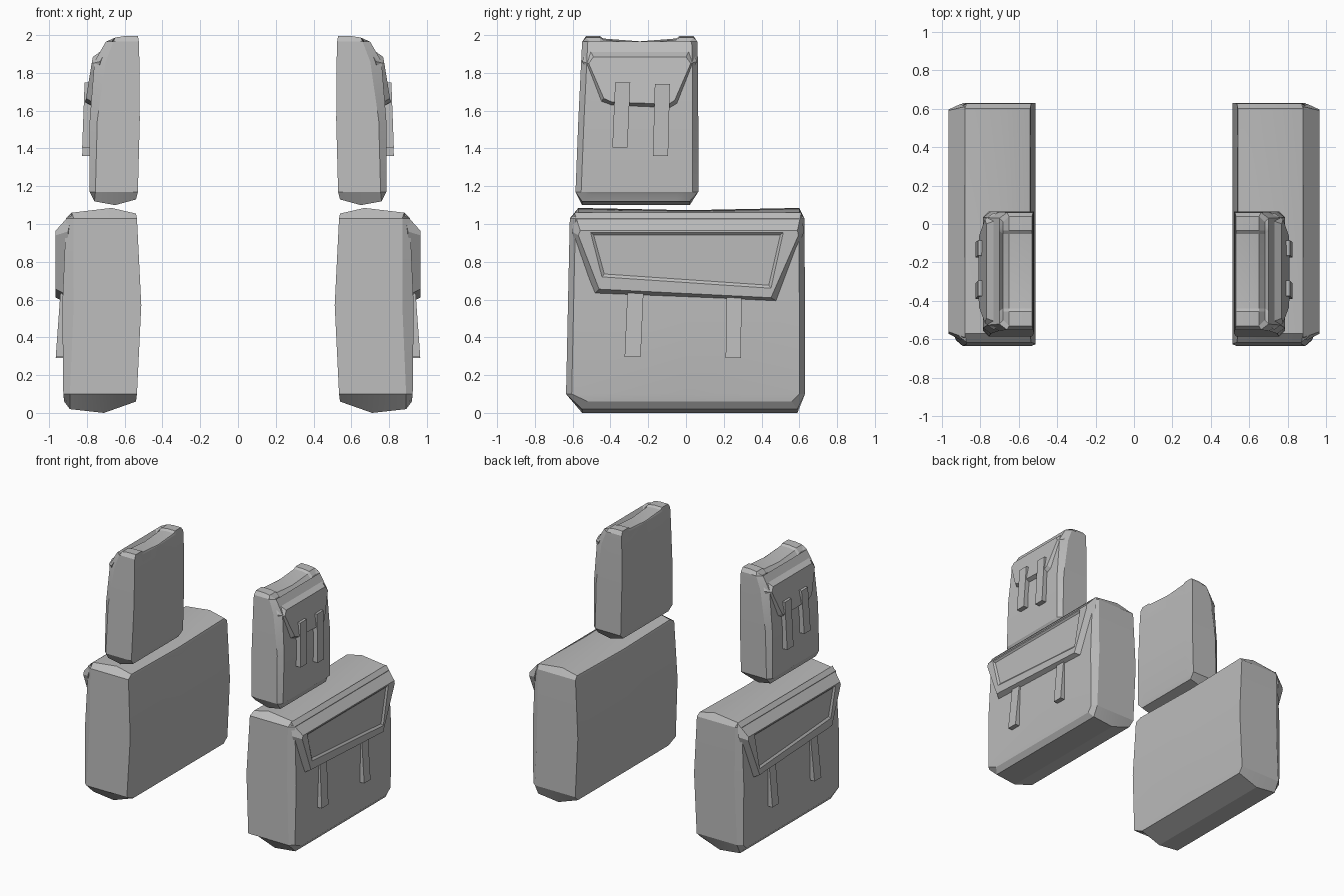
import bpy, bmesh, math

if "Cube" in bpy.data.objects:
    bpy.data.objects.remove(bpy.data.objects["Cube"])

canvas = bpy.data.materials.new("grey_canvas")
canvas.use_nodes = True
GREY = (0.5, 0.5, 0.5, 1)
canvas.diffuse_color = GREY
canvas.node_tree.nodes["Principled BSDF"].inputs["Base Color"].default_value = GREY


def finish(name, bm):
    """Turn a bmesh into an object mirrored to the other side."""
    bmesh.ops.recalc_face_normals(bm, faces=bm.faces)
    mesh = bpy.data.meshes.new(name)
    bm.to_mesh(mesh)
    bm.free()
    mesh.materials.append(canvas)
    obj = bpy.data.objects.new(name, mesh)
    bpy.context.collection.objects.link(obj)
    obj.modifiers.new("other_side", 'MIRROR').use_mirror_merge = False
    bpy.ops.object.select_all(action='DESELECT')
    obj.select_set(True)
    bpy.context.view_layer.objects.active = obj
    bpy.ops.object.shade_smooth_by_angle(angle=math.radians(22))


def bag(name, levels, low, high, columns, chamfer):
    """Loft levels (z, y front, y back, four x) with a ridged base and top.
    columns: (fraction across y, sag of the top)."""
    bm = bmesh.new()
    cols = [(0, 0)] + columns + [(1, 0)]
    last = len(levels) - 1
    grids = []
    for i, (z, y0, y1, *xs) in enumerate(levels):
        lift = low if i == 0 else high if i == last else (0, 0, 0, 0)
        grid = []
        for k, (x, dz) in enumerate(zip(xs, lift)):
            cut = chamfer if k == 3 else 0
            row = []
            for t, sag in cols:
                y = y0 + t * (y1 - y0)
                y += cut if t == 0 else -cut if t == 1 else 0
                drop = sag if i == last else 0
                row.append(bm.verts.new((x, y, z + dz - drop)))
            grid.append(row)
        grids.append(grid)
    rings = []
    for g in grids:
        rings.append([r[0] for r in g] + g[3][1:-1] + [r[-1] for r in reversed(g)] + g[0][-2:0:-1])
    for a, b in zip(rings, rings[1:]):
        n = len(a)
        for j in range(n):
            bm.faces.new((a[j], a[(j + 1) % n], b[(j + 1) % n], b[j]))
    for g in (grids[0], grids[-1]):
        for r, s in zip(g, g[1:]):
            for j in range(len(r) - 1):
                bm.faces.new((r[j], r[j + 1], s[j + 1], s[j]))
    loose = [v for v in bm.verts if not v.link_faces]
    bmesh.ops.delete(bm, geom=loose, context='VERTS')
    finish(name, bm)


def flap(name, back, front, panel=None):
    """Chamfered cover from a back ring and a front ring of (y, z, x)."""
    bm = bmesh.new()
    a, b = ([bm.verts.new((x, y, z)) for y, z, x in ring] for ring in (back, front))
    n = len(a)
    for j in range(n):
        bm.faces.new((a[j], a[(j + 1) % n], b[(j + 1) % n], b[j]))
    bm.faces.new(a[::-1])
    if panel:
        # sunk panel with a bevelled border, in the flat face of the cover
        p = [bm.verts.new((front[0][2], y, z)) for y, z in panel]
        for vs in ((b[0], b[1], p[1], p[0]), (b[1], b[2], b[3], p[2], p[1]),
                   (b[3], b[4], p[3], p[2]), (b[4], b[5], b[0], p[0], p[3])):
            bm.faces.new(vs)
        face = bm.faces.new(p)
        bmesh.ops.recalc_face_normals(bm, faces=bm.faces)
        bmesh.ops.inset_individual(bm, faces=[face], thickness=0.02, depth=-0.012)
    else:
        bm.faces.new(b)
    finish(name, bm)


def strap(name, top, bottom, width, thick):
    """Hanging strap between two (y, z, outer x) points."""
    bm = bmesh.new()
    ends = []
    for y, z, x in (top, bottom):
        ends.append([bm.verts.new((x + dx, y + dy, z)) for dx, dy in
                     ((0, 0), (0, width), (-thick, width), (-thick, 0))])
    a, b = ends
    for j in range(4):
        k = (j + 1) % 4
        bm.faces.new((a[j], a[k], b[k], b[j]))
    bm.faces.new(a)
    bm.faces.new(b[::-1])
    finish(name, bm)


# Large lower bag
bag("large_bag",
    [(0.00, -0.55, 0.59, 0.54, 0.71, 0.89, 0.92),
     (0.10, -0.635, 0.63, 0.535, 0.71, 0.89, 0.925),
     (0.57, -0.625, 0.63, 0.512, 0.69, 0.87, 0.93),
     (1.03, -0.615, 0.627, 0.535, 0.68, 0.87, 0.91),
     (1.085, -0.57, 0.60, 0.54, 0.67, 0.88, 0.91)],
    (0.06, 0.0, 0.02, 0.06), (-0.03, 0, -0.025, -0.08), [(0.5, 0.012)], 0.03)
flap("large_flap",
     [(-0.59, 1.06, 0.88), (0.61, 1.06, 0.88), (0.625, 0.96, 0.90),
      (0.49, 0.585, 0.91), (-0.49, 0.625, 0.91), (-0.605, 0.96, 0.90)],
     [(-0.56, 0.965, 0.965), (0.59, 0.965, 0.965), (0.595, 0.94, 0.965),
      (0.45, 0.61, 0.965), (-0.46, 0.655, 0.965), (-0.57, 0.94, 0.965)],
     [(-0.505, 0.955), (0.515, 0.955), (0.45, 0.66), (-0.445, 0.72)])
strap("large_strap_front", (-0.31, 0.64, 0.94), (-0.325, 0.295, 0.965), 0.085, 0.06)
strap("large_strap_back", (0.215, 0.62, 0.94), (0.21, 0.29, 0.965), 0.08, 0.06)

# Small upper bag
bag("small_bag",
    [(1.10, -0.55, 0.02, 0.54, 0.65, 0.76, 0.775),
     (1.17, -0.585, 0.065, 0.53, 0.65, 0.755, 0.785),
     (1.55, -0.57, 0.065, 0.52, 0.65, 0.745, 0.785),
     (1.86, -0.555, 0.063, 0.522, 0.62, 0.70, 0.76),
     (1.965, -0.55, 0.06, 0.525, 0.60, 0.66, 0.70),
     (1.995, -0.53, 0.04, 0.53, 0.60, 0.65, 0.68)],
    (0.03, 0, 0.02, 0.055), (0, 0, -0.008, -0.04),
    [(0.13, 0), (0.16, 0.013), (0.5, 0.028), (0.84, 0.013), (0.87, 0)], 0.03)
flap("small_flap",
     [(-0.52, 1.94, 0.69), (0.03, 1.94, 0.69), (0.058, 1.86, 0.73),
      (-0.04, 1.63, 0.76), (-0.08, 1.605, 0.76), (-0.40, 1.62, 0.76),
      (-0.455, 1.64, 0.76), (-0.55, 1.86, 0.73)],
     [(-0.49, 1.885, 0.768), (0.0, 1.885, 0.768), (0.025, 1.85, 0.775),
      (-0.06, 1.655, 0.805), (-0.09, 1.635, 0.808), (-0.39, 1.645, 0.808),
      (-0.435, 1.665, 0.805), (-0.515, 1.85, 0.775)])
strap("small_strap_front", (-0.375, 1.75, 0.812), (-0.39, 1.405, 0.825), 0.08, 0.045)
strap("small_strap_back", (-0.165, 1.74, 0.812), (-0.175, 1.36, 0.825), 0.08, 0.045)
